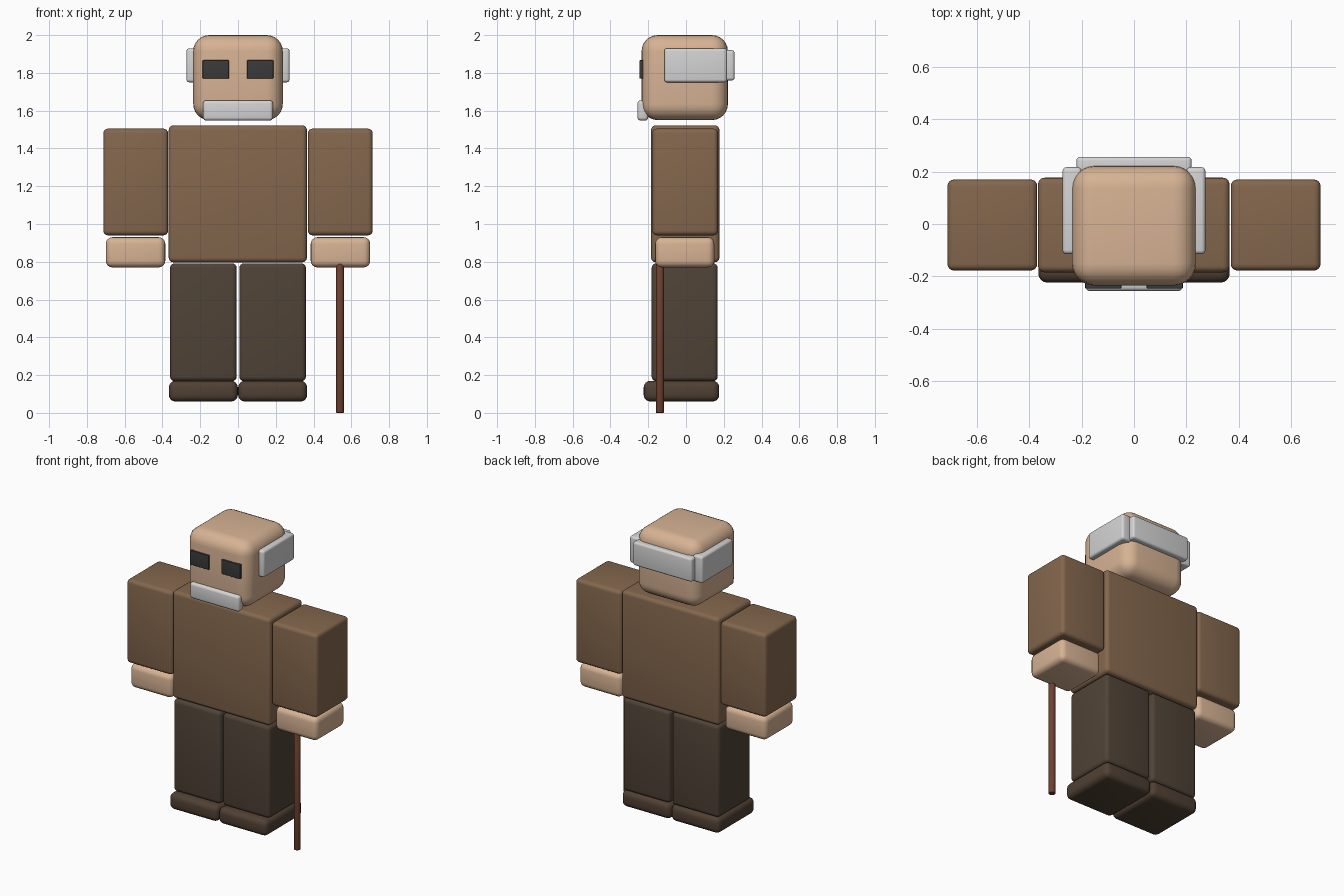
import bpy
import math

cube = bpy.data.objects.get("Cube")
if cube:
    bpy.data.objects.remove(cube, do_unlink=True)


def linear(v):
    v /= 255
    return v / 12.92 if v <= 0.04045 else ((v + 0.055) / 1.055) ** 2.4


def material(name, r, g, b):
    mat = bpy.data.materials.new(name)
    colour = (linear(r), linear(g), linear(b), 1)
    mat.use_nodes = True
    mat.diffuse_color = colour
    mat.node_tree.nodes["Principled BSDF"].inputs["Base Color"].default_value = colour
    return mat


skin = material("skin", 215, 179, 148)
coat = material("brown coat", 132, 103, 77)
cloth = material("dark trousers", 80, 67, 55)
leather = material("shoe leather", 80, 64, 51)
hair_grey = material("grey hair", 212, 212, 212)
lens = material("dark eyes", 58, 58, 58)
wood = material("cane wood", 112, 66, 48)


def finish(name, mat, bevel, segments=4):
    obj = bpy.context.object
    obj.name = name
    obj.data.materials.append(mat)
    if bevel:
        mod = obj.modifiers.new("rounded edges", "BEVEL")
        mod.width = bevel
        mod.segments = segments
        bpy.ops.object.modifier_apply(modifier=mod.name)
    bpy.ops.object.shade_smooth_by_angle(angle=math.radians(35))
    return obj


def box(name, x, y, z, mat, bevel=0.025, segments=4):
    """Rounded box spanning the given (low, high) ranges."""
    ranges = (x, y, z)
    bpy.ops.mesh.primitive_cube_add(size=1, location=[(a + b) / 2 for a, b in ranges])
    bpy.context.object.scale = [b - a for a, b in ranges]
    bpy.ops.object.transform_apply(location=False, rotation=False, scale=True)
    return finish(name, mat, bevel, segments)


def pair(name, x, y, z, mat, bevel=0.025):
    """The same box on the left (+x) and the right (-x)."""
    box("left_" + name, x, y, z, mat, bevel)
    box("right_" + name, (-x[1], -x[0]), y, z, mat, bevel)


# Head with eyes, moustache and a band of hair round the back
box("head", (-0.237, 0.237), (-0.235, 0.222), (1.55, 2.0), skin, 0.085, 6)
pair("eye", (0.048, 0.187), (-0.247, -0.225), (1.77, 1.867), lens, 0.004)
box("moustache", (-0.185, 0.185), (-0.257, -0.2), (1.547, 1.655), hair_grey, 0.018)
pair("side_hair", (0.2, 0.273), (-0.115, 0.217), (1.75, 1.93), hair_grey, 0.015)
box("back_hair", (-0.22, 0.22), (0.18, 0.257), (1.76, 1.92), hair_grey, 0.015)

# Body and arms
box("torso", (-0.367, 0.365), (-0.185, 0.177), (0.797, 1.522), coat)
pair("arm", (0.37, 0.713), (-0.178, 0.17), (0.94, 1.505), coat)
pair("hand", (0.385, 0.70), (-0.163, 0.15), (0.77, 0.93), skin, 0.035)

# Legs and shoes
pair("leg", (0.007, 0.36), (-0.182, 0.168), (0.168, 0.792), cloth)
pair("shoe", (0.001, 0.366), (-0.224, 0.176), (0.06, 0.17), leather, 0.035)

# Walking cane in the left hand
bpy.ops.mesh.primitive_cylinder_add(vertices=24, radius=0.021, depth=0.8, location=(0.54, -0.138, 0.4))
finish("cane", wood, 0.003, 2)
